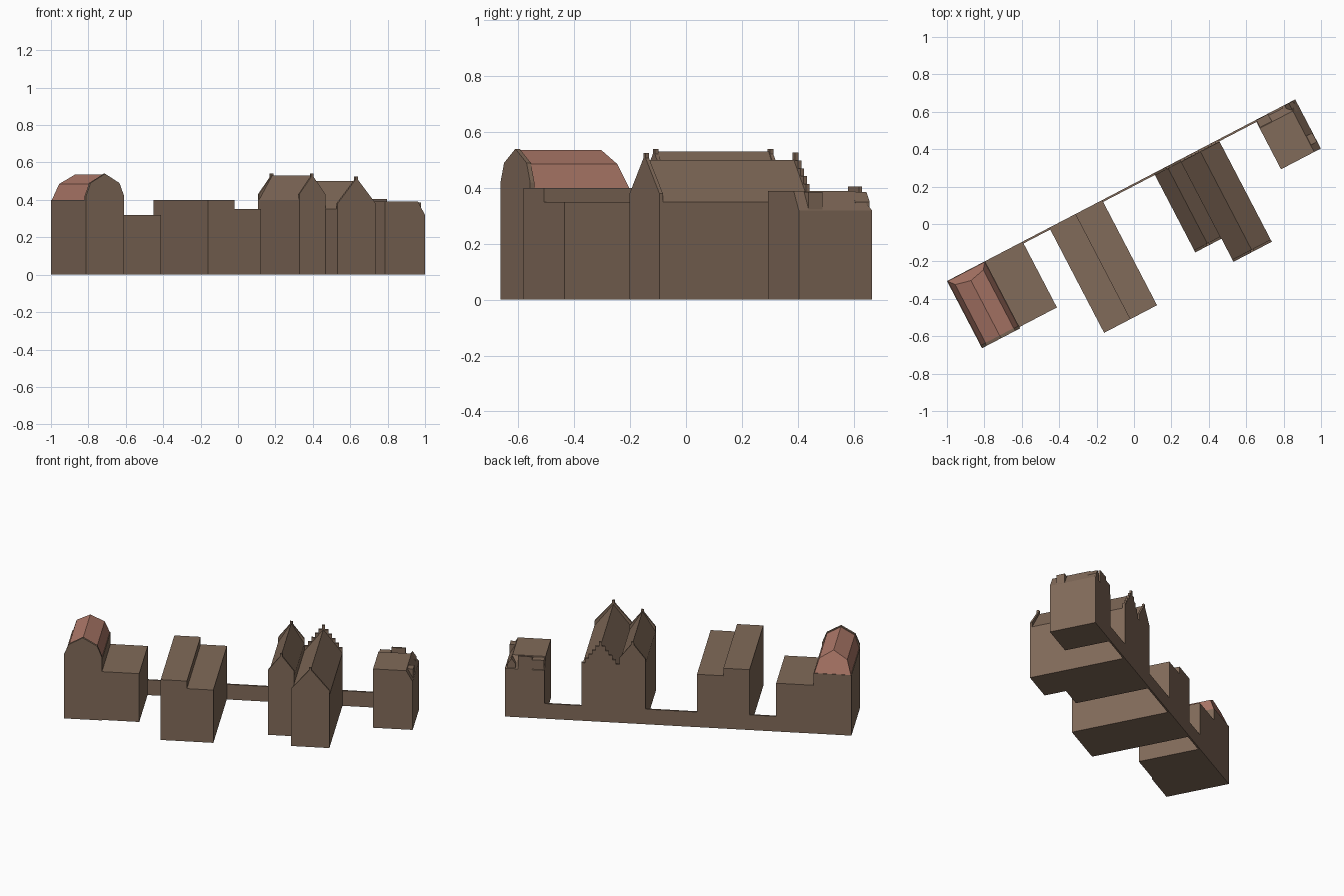
import bpy, bmesh
from mathutils import Vector

if "Cube" in bpy.data.objects:
    bpy.data.objects.remove(bpy.data.objects["Cube"])

# Street frame: s runs along the back wall, t runs from it toward the front
ORIGIN = Vector((-1.0, -0.305, 0))
U = Vector((0.8866, 0.4624, 0)).normalized()
V = Vector((U.y, -U.x, 0))


def material(name, color):
    m = bpy.data.materials.new(name)
    m.diffuse_color = color
    m.use_nodes = True
    m.node_tree.nodes["Principled BSDF"].inputs["Base Color"].default_value = m.diffuse_color
    return m


BROWN = material("brown", (0.22, 0.145, 0.10, 1))
RED = material("red_tile", (0.42, 0.19, 0.14, 1))


def prism(name, profile, t0, t1, mat=BROWN, lean=0.0):
    """Extrude an (s, z) profile from t0 to t1; lean slopes the back end."""
    zb = min(z for s, z in profile)
    bm = bmesh.new()

    def at(s, t, z):
        return bm.verts.new(ORIGIN + U * s + V * t + Vector((0, 0, z)))

    back = [at(s, t0 + lean * (z - zb), z) for s, z in profile]
    front = [at(s, t1, z) for s, z in profile]
    bm.faces.new(back)
    bm.faces.new(front[::-1])
    n = len(profile)
    for i in range(n):
        j = (i + 1) % n
        bm.faces.new((back[i], front[i], front[j], back[j]))
    bmesh.ops.recalc_face_normals(bm, faces=bm.faces)
    me = bpy.data.meshes.new(name)
    bm.to_mesh(me)
    bm.free()
    me.materials.append(mat)
    ob = bpy.data.objects.new(name, me)
    bpy.context.collection.objects.link(ob)
    return ob


def block(name, s0, s1, t0, t1, z0, z1):
    return prism(name, [(s0, z0), (s1, z0), (s1, z1), (s0, z1)], t0, t1)


def mirrored(half, s0, s1):
    """Full profile from a left half given as (offset from s0, z)."""
    return [(s0 + o, z) for o, z in half] + [(s1 - o, z) for o, z in half[::-1]]


def gable_house(name, s0, s1, depth, eave, ridge):
    mid = (s0 + s1) / 2
    block(name + "_walls", s0, s1, 0, depth, 0, eave)
    prism(name + "_roof", [(s0, eave), (s1, eave), (mid, ridge)], 0.005, depth - 0.005)


def pointed_gable(name, s0, s1, t0, t1, eave, shoulder, peak):
    # Raised parapet with a small finial block at the top
    h = (s1 - s0) / 2
    half = [(0, eave), (0, shoulder), (h - 0.008, peak - 0.018), (h - 0.008, peak)]
    prism(name, mirrored(half, s0, s1), t0, t1)


# Low wall linking all houses along the back
block("back_wall", 0, 2.1, 0, 0.011, 0, 0.10)

# House 1: gambrel-roofed wing with a lower flat wing
W1 = 0.23
block("gambrel_house_walls", 0, W1, 0, 0.405, 0, 0.40)
prism("gambrel_roof", mirrored([(0.004, 0.40), (0.03, 0.485), (W1 / 2, 0.535)][:2], 0, W1)[:2]
      + [(W1 / 2, 0.535), (W1 - 0.03, 0.485), (W1 - 0.004, 0.40)], 0.003, 0.39, RED, lean=0.40)
prism("gambrel_front_gable", [(0, 0.40), (0, 0.42), (0.028, 0.49), (W1 / 2, 0.54),
      (W1 - 0.028, 0.49), (W1, 0.42), (W1, 0.40)], 0.388, 0.405)
block("low_wing", W1, 0.456, 0, 0.397, 0, 0.32)

# House 2: two flat-topped halves
block("flat_house_tall_half", 0.617, 0.776, 0, 0.634, 0, 0.40)
block("flat_house_low_half", 0.776, 0.936, 0, 0.634, 0, 0.35)

# House 3: a pair of gabled houses with parapets
A, B, C = 1.248, 1.406, 1.637
gable_house("narrow_gable_house", A, B, 0.478, 0.40, 0.53)
pointed_gable("narrow_front_gable", A, B, 0.464, 0.478, 0.40, 0.43, 0.54)
pointed_gable("narrow_back_gable", A, B, 0, 0.014, 0.40, 0.43, 0.54)
gable_house("wide_gable_house", B, C, 0.617, 0.35, 0.50)
pointed_gable("wide_front_gable", B, C, 0.603, 0.617, 0.35, 0.38, 0.525)

# Stepped back gable
steps, half = 5, [(0, 0.35)]
run = ((C - B) / 2 - 0.009) / steps
for i in range(steps + 1):
    z = 0.385 + i * 0.0285
    half += [(i * run, z)] if i == 0 else [(i * run, z - 0.0285), (i * run, z)]
prism("stepped_back_gable", mirrored(half, B, C), 0, 0.014)

# House 4: mansard sloping at the back and right side
D, E, F = 1.86, 2.1, 0.296
block("mansard_house_walls", D, E, 0, F, 0, 0.32)
prism("mansard_roof", [(D, 0.32), (E, 0.32), (E - 0.04, 0.39), (D, 0.39)], 0, F, lean=0.7)

# Dormers and parapet on the mansard
block("back_dormer", D + 0.004, D + 0.075, 0.002, 0.055, 0.32, 0.385)
block("side_dormer", E - 0.05, E - 0.002, 0.20, 0.255, 0.32, 0.385)
block("back_parapet", 1.935, 2.02, 0, 0.012, 0.32, 0.405)
prism("pointed_dormer", [(2.035, 0.32), (2.085, 0.32), (2.085, 0.35), (2.06, 0.385),
                         (2.035, 0.35)], 0.002, 0.06)
